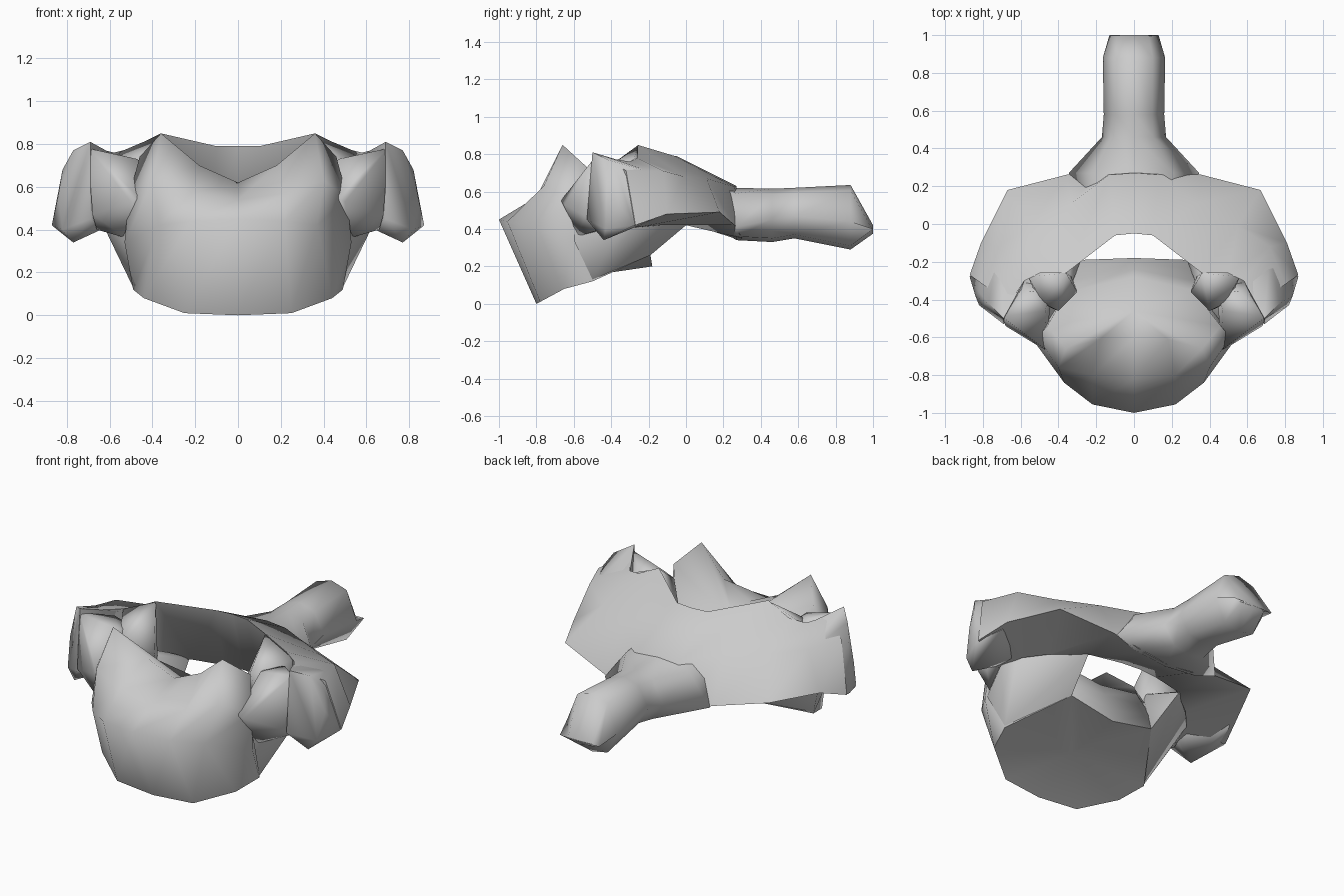
import bpy, bmesh, math

if "Cube" in bpy.data.objects:
    bpy.data.objects.remove(bpy.data.objects["Cube"])


def flip(pts):
    return [(-x, y, z) for x, y, z in pts]


def full_ring(half):
    # half outline starts and ends on x = 0
    return half + flip(half[1:-1])[::-1]


def finish(name, bm, angle):
    bmesh.ops.remove_doubles(bm, verts=bm.verts[:], dist=0.0005)
    bmesh.ops.recalc_face_normals(bm, faces=bm.faces[:])
    me = bpy.data.meshes.new(name)
    bm.to_mesh(me)
    bm.free()
    ob = bpy.data.objects.new(name, me)
    bpy.context.collection.objects.link(ob)
    bpy.ops.object.select_all(action='DESELECT')
    ob.select_set(True)
    bpy.context.view_layer.objects.active = ob
    bpy.ops.object.shade_smooth_by_angle(angle=math.radians(angle))
    return ob


def loft(name, rings, cap_a=None, cap_b=None, angle=80):
    bm = bmesh.new()
    loops = [[bm.verts.new(p) for p in r] for r in rings]
    n = len(rings[0])
    for a, b in zip(loops, loops[1:]):
        for i in range(n):
            j = (i + 1) % n
            bm.faces.new((a[i], a[j], b[j], b[i]))
    # caps: fan to a centre point, or a plain polygon
    for loop, centre in ((loops[0], cap_a), (loops[-1], cap_b)):
        if centre:
            c = bm.verts.new(centre)
            for i in range(n):
                bm.faces.new((loop[i], loop[(i + 1) % n], c))
        else:
            bm.faces.new(loop)
    return finish(name, bm, angle)


def hull(name, pts, angle=75):
    bm = bmesh.new()
    for p in pts:
        bm.verts.new(p)
    bmesh.ops.convex_hull(bm, input=bm.verts[:])
    loose = [v for v in bm.verts if not v.link_faces]
    bmesh.ops.delete(bm, geom=loose, context='VERTS')
    return finish(name, bm, angle)


# rounded body, rings from bottom to top, upper face falling to the rear
body = [
    [(0, -.80, 0), (.25, -.78, .01), (.44, -.65, .08), (.49, -.5, .12),
     (.28, -.19, .26), (0, -.18, .20)],
    [(0, -1, .45), (.22, -.955, .44), (.37, -.84, .42), (.53, -.62, .34),
     (.32, -.24, .38), (0, -.20, .28)],
    [(0, -.82, .54), (.22, -.80, .57), (.40, -.76, .63), (.51, -.60, .55),
     (.32, -.30, .47), (0, -.24, .39)],
    [(0, -.60, .62), (.18, -.61, .70), (.36, -.66, .85), (.46, -.54, .74),
     (.31, -.35, .56), (0, -.28, .47)],
]
loft("body", [full_ring(r) for r in body], (0, -.52, .15), (0, -.46, .54))

# arch behind the opening: inner top, upper slope, outer edge, inner bottom
mid = [(0, -.05, .79), (0, .27, .63), (0, .29, .34), (0, .05, .42)]
side = [
    [(.10, -.06, .79), (.13, .26, .625), (.16, .30, .35), (.12, .04, .42)],
    [(.36, -.26, .85), (.33, .11, .67), (.36, .26, .42), (.30, .0, .42)],
    [(.50, -.26, .78), (.55, -.01, .68), (.67, .18, .49), (.48, -.14, .42)],
    [(.58, -.30, .76), (.72, -.12, .71), (.81, -.10, .48), (.58, -.25, .41)],
    [(.66, -.42, .78), (.80, -.32, .71), (.87, -.27, .42), (.62, -.42, .40)],
]
loft("arch", [flip(s) for s in side[::-1]] + [mid] + side, angle=75)

# side masses at the arch ends
mass = [(.69, -.50, .81), (.77, -.42, .77), (.82, -.36, .68), (.84, -.38, .56),
        (.87, -.28, .42), (.82, -.43, .40), (.77, -.44, .34), (.69, -.53, .45),
        (.64, -.40, .40), (.58, -.30, .75), (.60, -.28, .42),
        (.72, -.14, .69), (.80, -.15, .46)]
# struts flaring from the body's rear corners up to the arch and side masses
strut_low = [(.28, -.19, .26), (.49, -.50, .13), (.32, .0, .42), (.36, -.10, .48),
             (.53, -.60, .34), (.62, -.38, .40), (.60, -.26, .44), (.33, -.32, .55),
             (.50, -.60, .50), (.56, -.42, .62)]
# valley in front of each side mass
strut_front = [(.46, -.67, .55), (.50, -.65, .53), (.68, -.54, .47), (.66, -.45, .40),
               (.70, -.49, .78), (.47, -.46, .73), (.44, -.34, .70), (.56, -.36, .75),
               (.52, -.58, .36), (.62, -.30, .43)]
# corner rising beside the opening
corner = [(.36, -.26, .845), (.30, -.36, .60), (.33, -.28, .45), (.40, -.46, .70),
          (.46, -.16, .44), (.56, -.28, .76), (.48, -.42, .72), (.50, -.42, .44)]
for tag, fn in (("right", list), ("left", flip)):
    hull(tag + "_side_mass", fn(mass))
    hull(tag + "_lower_strut", fn(strut_low))
    hull(tag + "_front_strut", fn(strut_front))
    hull(tag + "_opening_corner", fn(corner))

# rear spine: y, half width, bottom, widest height, top
spine = [(.12, .28, .43, .48, .68), (.27, .345, .34, .41, .62),
         (.46, .17, .33, .45, .615), (.58, .16, .35, .47, .62),
         (.88, .165, .29, .44, .635), (1.0, .13, .375, .40, .42)]
rings = []
for y, w, lo, m, hi in spine:
    half = [(0, y, lo), (w * .6, y, lo + .02), (w, y, m), (w * .6, y, hi - .03), (0, y, hi)]
    rings.append(full_ring(half))
loft("rear_spine", rings)
